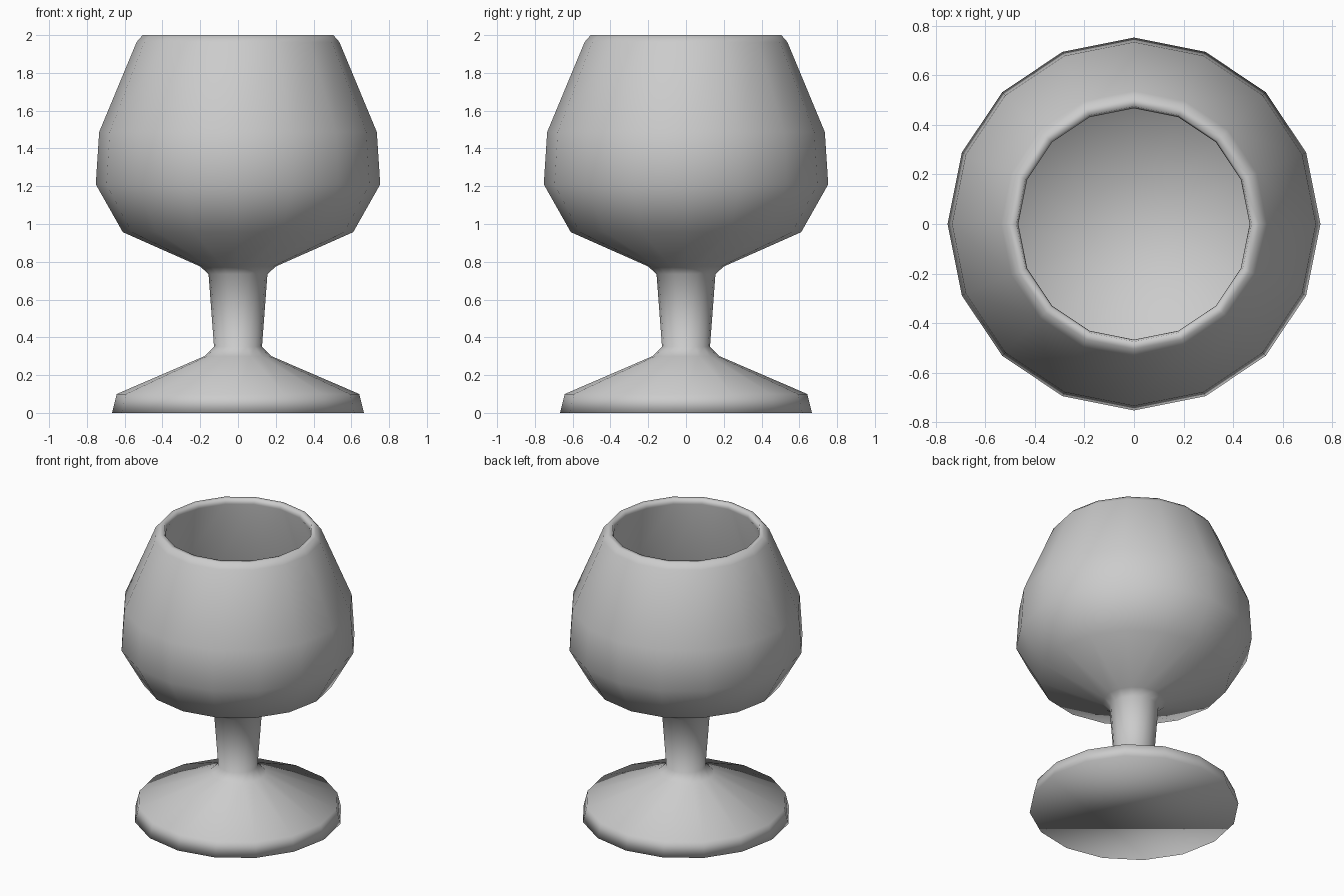
import bpy, bmesh
from math import cos, sin, tau

if "Cube" in bpy.data.objects:
    bpy.data.objects.remove(bpy.data.objects["Cube"])

SIDES = 16

# Radius / height profile: foot, stem, bowl outside, rim, bowl inside
profile = [
    (0.667, 0.0), (0.642, 0.10), (0.178, 0.30), (0.127, 0.35),
    (0.156, 0.735), (0.20, 0.775), (0.61, 0.957), (0.753, 1.21),
    (0.735, 1.487), (0.537, 1.963), (0.505, 2.0),
    (0.475, 2.0), (0.467, 1.965), (0.685, 1.475), (0.70, 1.22),
    (0.575, 0.995), (0.19, 0.83),
]

bm = bmesh.new()
rings = [[bm.verts.new((r * cos(tau * i / SIDES), r * sin(tau * i / SIDES), z))
          for i in range(SIDES)] for r, z in profile]

# Walls between consecutive rings
for a, b in zip(rings, rings[1:]):
    for i in range(SIDES):
        j = (i + 1) % SIDES
        bm.faces.new((a[i], a[j], b[j], b[i]))

# Underside of the foot and floor of the bowl
bm.faces.new(rings[0][::-1])
floor = bm.verts.new((0, 0, 0.81))
for i in range(SIDES):
    bm.faces.new((rings[-1][i], rings[-1][(i + 1) % SIDES], floor))

for f in bm.faces:
    f.smooth = True
bmesh.ops.recalc_face_normals(bm, faces=bm.faces)

mesh = bpy.data.meshes.new("goblet")
bm.to_mesh(mesh)
bm.free()
bpy.context.collection.objects.link(bpy.data.objects.new("goblet", mesh))
